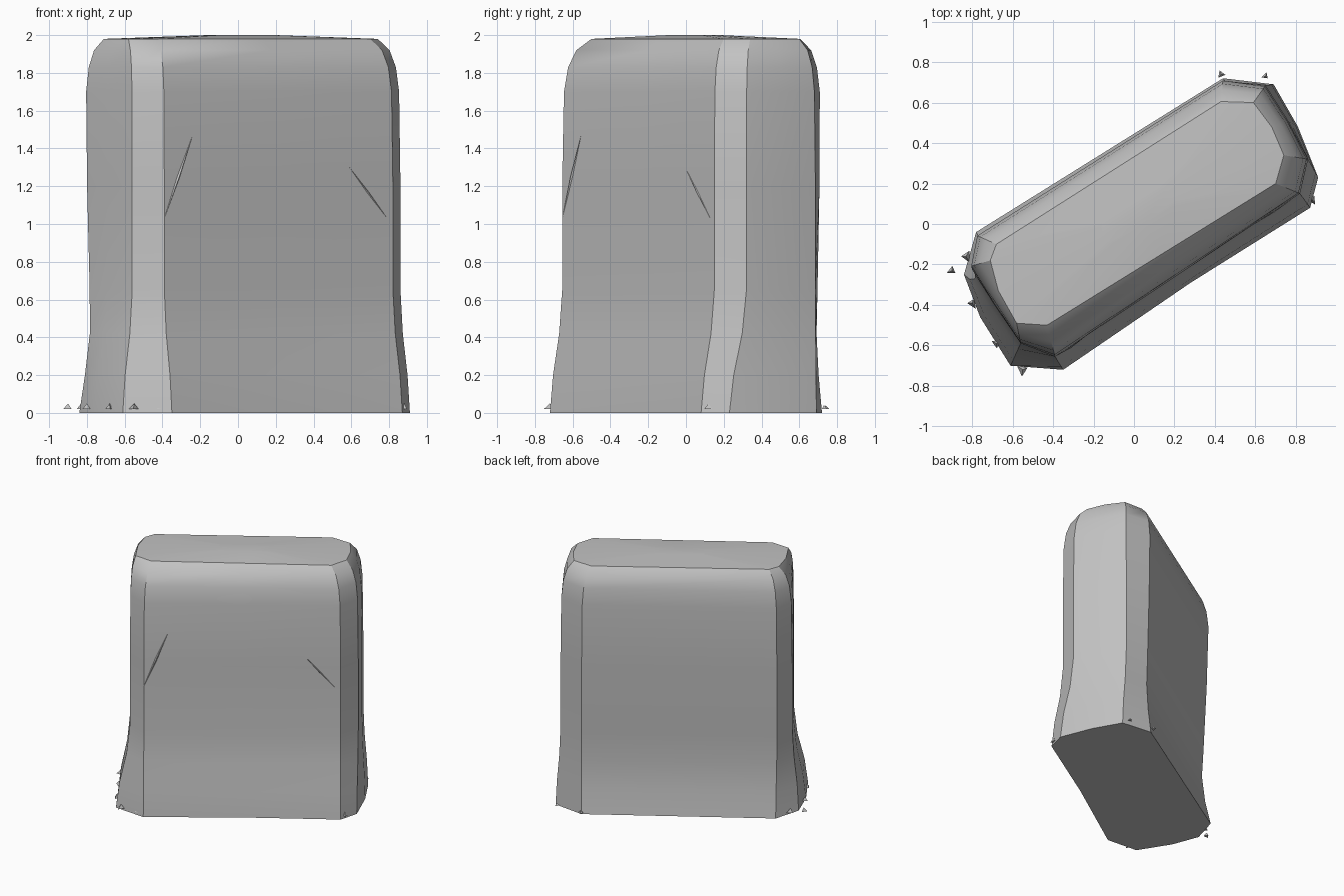
import bpy
import bmesh
import math
import random
from mathutils import Vector

random.seed(4)

default_cube = bpy.data.objects.get("Cube")
if default_cube:
    bpy.data.objects.remove(default_cube, do_unlink=True)

# Single stone colour
stone = bpy.data.materials.new("stone_grey")
stone.use_nodes = True
stone_colour = (0.54, 0.54, 0.54, 1)
stone.diffuse_color = stone_colour
stone.node_tree.nodes["Principled BSDF"].inputs["Base Color"].default_value = stone_colour


def finish(name, bm, smooth_angle=None):
    """Turn a bmesh into a named object with the stone material."""
    bmesh.ops.recalc_face_normals(bm, faces=bm.faces[:])
    mesh = bpy.data.meshes.new(name)
    bm.to_mesh(mesh)
    bm.free()
    mesh.materials.append(stone)
    obj = bpy.data.objects.new(name, mesh)
    bpy.context.collection.objects.link(obj)
    if smooth_angle:
        bpy.ops.object.select_all(action="DESELECT")
        obj.select_set(True)
        bpy.context.view_layer.objects.active = obj
        bpy.ops.object.shade_smooth_by_angle(angle=math.radians(smooth_angle))
    return obj


def blend(first, second, amount):
    """Outline part of the way between two outlines."""
    return [Vector(a).lerp(Vector(b), amount) for a, b in zip(first, second)]


def add_ring(bm, outline, height):
    return [bm.verts.new((p.x, p.y, height)) for p in outline]


def add_shard(bm, centre, size):
    """Small irregular chip lying low on the ground."""
    corners = []
    turn = random.uniform(0, math.tau)
    for i in range(3):
        angle = turn + math.tau * i / 3
        reach = size * random.uniform(0.7, 1.2)
        offset = Vector((math.cos(angle) * reach, math.sin(angle) * reach, -size / 2))
        corners.append(bm.verts.new(Vector(centre) + offset))
    tip = bm.verts.new(Vector(centre) + Vector((0, 0, size / 2)))
    bm.faces.new(corners)
    for i in range(3):
        bm.faces.new((corners[i], corners[(i + 1) % 3], tip))


def add_crease(bm, start, end, outward, width):
    """Thin raised sliver lying on a face."""
    start, end = Vector(start), Vector(end)
    side = (end - start).cross(outward).normalized() * width
    middle = (start + end) / 2
    ends = [bm.verts.new(p) for p in (start, middle + side, end, middle - side)]
    peak = bm.verts.new(middle + outward * width)
    for i in range(4):
        bm.faces.new((ends[i], ends[(i + 1) % 4], peak))


# Outlines of the turned slab, front corner first: foot, waist and crown
foot = [(-0.35, -0.72), (0.28, -0.29), (0.87, 0.08), (0.91, 0.23), (0.81, 0.48),
        (0.69, 0.69), (0.44, 0.72), (-0.78, -0.04), (-0.84, -0.25), (-0.76, -0.46),
        (-0.61, -0.7)]
waist = [(-0.39, -0.655), (0.22, -0.25), (0.82, 0.15), (0.86, 0.32), (0.765, 0.505),
         (0.65, 0.685), (0.44, 0.715), (-0.78, -0.055), (-0.81, -0.21), (-0.69, -0.4),
         (-0.56, -0.59)]
crown = [(-0.43, -0.5), (0.135, -0.15), (0.7, 0.2), (0.74, 0.34), (0.68, 0.48),
         (0.59, 0.6), (0.43, 0.605), (-0.68, -0.1), (-0.71, -0.18), (-0.67, -0.33),
         (-0.58, -0.49)]

# Direction of the long faces
corner = Vector(waist[0])
run = (Vector(waist[1]) - corner).normalized()
front_out = Vector((run.y, -run.x, 0))


def dent_back(outline, depth):
    """Push the back face inwards, deeper at its far end."""
    for p in outline:
        if p.dot(front_out.xy) < -0.25:
            p += front_out.xy * depth * (0.5 if p.x > 0 else 1)
    return outline


# Slab body: flared foot, leaning back face, rounded shoulders
body = bmesh.new()
rings = []
for height, amount, dent in ((0, 0, 0), (0.2, 0.25, 0.04), (0.42, 0.75, 0.06),
                             (0.65, 1, 0.045), (1.2, 1, 0.02)):
    rings.append(add_ring(body, dent_back(blend(foot, waist, amount), dent), height))
for height, amount in ((1.7, 0.06), (1.83, 0.2), (1.92, 0.48), (1.98, 1)):
    rings.append(add_ring(body, blend(waist, crown, amount), height))

# Slightly crowned top
centre = sum((Vector(p) for p in crown), Vector((0, 0))) / len(crown)
rings.append(add_ring(body, blend(crown, [centre] * len(crown), 0.75), 2))
for lower, upper in zip(rings, rings[1:]):
    for i in range(len(lower)):
        j = (i + 1) % len(lower)
        body.faces.new((lower[i], lower[j], upper[j], upper[i]))
body.faces.new(rings[0][::-1])
body.faces.new(rings[-1])
finish("slab_body", body, 28)

# Loose chips around the foot
chips = bmesh.new()
for x, y, size in ((-0.9, -0.23, 0.03), (-0.55, -0.72, 0.03), (-0.68, -0.59, 0.03),
                   (-0.8, -0.39, 0.03), (-0.83, -0.16, 0.03), (0.43, 0.74, 0.02),
                   (0.65, 0.73, 0.02), (0.88, 0.12, 0.03), (-0.41, -0.7, 0.03)):
    add_shard(chips, (x, y, 0.02 + size / 2), size)
finish("foot_chips", chips)

# Raised slivers on the broad front face
creases = bmesh.new()


def on_front(x, z):
    return (x, corner.y + (x - corner.x) * run.y / run.x, z)


add_crease(creases, on_front(-0.39, 1.03), on_front(-0.24, 1.47), front_out, 0.008)
add_crease(creases, on_front(0.59, 1.3), on_front(0.79, 1.03), front_out, 0.005)
finish("front_creases", creases)
